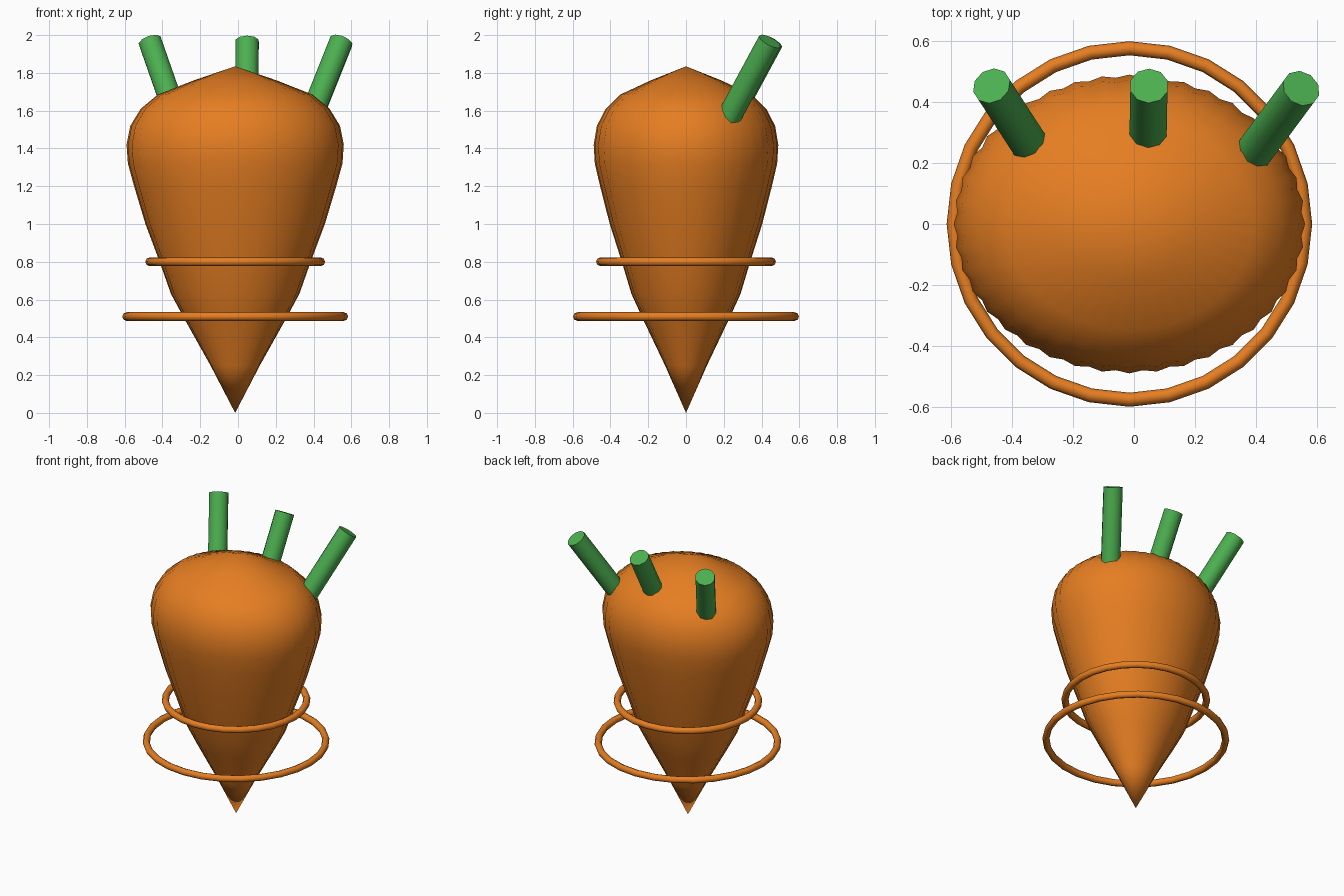
import bpy, bmesh, math
from mathutils import Vector

cube = bpy.data.objects.get("Cube")
if cube:
    bpy.data.objects.remove(cube, do_unlink=True)

CX = -0.015  # axis of the root


def material(name, rgb):
    m = bpy.data.materials.new(name)
    m.use_nodes = True
    m.diffuse_color = (*rgb, 1)
    m.node_tree.nodes["Principled BSDF"].inputs["Base Color"].default_value = (*rgb, 1)
    return m


orange = material("carrot orange", (0.79, 0.209, 0.016))
green = material("leaf green", (0.072, 0.429, 0.08))


def finish(obj, name, mat, angle):
    obj.name = name
    obj.data.materials.clear()
    obj.data.materials.append(mat)
    bpy.ops.object.select_all(action="DESELECT")
    obj.select_set(True)
    bpy.context.view_layer.objects.active = obj
    bpy.ops.object.shade_smooth_by_angle(angle=math.radians(angle))


# Fluted oval root: half width and height of each ring, between two points
profile = [(0.13, 0.25), (0.27, 0.50), (0.34, 0.63), (0.40, 0.80), (0.475, 1.0),
           (0.535, 1.2), (0.568, 1.32), (0.575, 1.42), (0.555, 1.52), (0.50, 1.61),
           (0.41, 1.685), (0.22, 1.76)]
RIBS = 40
SEGS = RIBS * 2
bm = bmesh.new()
rings = []
for r, z in profile:
    ring = []
    for i in range(SEGS):
        a = math.tau * i / SEGS
        k = r * (0.982 if i % 2 else 1)
        ring.append(bm.verts.new((CX + k * math.cos(a), 0.85 * k * math.sin(a), z)))
    rings.append(ring)
tip = bm.verts.new((CX, 0, 0))
crown = bm.verts.new((CX, 0, 1.835))
for i in range(SEGS):
    j = (i + 1) % SEGS
    bm.faces.new((tip, rings[0][j], rings[0][i]))
    bm.faces.new((rings[-1][i], rings[-1][j], crown))
    for lower, upper in zip(rings, rings[1:]):
        bm.faces.new((lower[i], lower[j], upper[j], upper[i]))
mesh = bpy.data.meshes.new("root")
bm.to_mesh(mesh)
bm.free()
root = bpy.data.objects.new("root", mesh)
bpy.context.collection.objects.link(root)
finish(root, "root", orange, 45)

# Loose rings around the root
for name, radius, z in (("lower_ring", 0.575, 0.51), ("upper_ring", 0.453, 0.80)):
    bpy.ops.mesh.primitive_torus_add(major_segments=28, minor_segments=8, major_radius=radius,
                                     minor_radius=0.023, location=(CX, 0, z))
    finish(bpy.context.object, name, orange, 50)

# Leaning stalks, each set by its top centre and lean
stalks = (("left_stalk", (0.547, 0.444), (0.40, 0.54)),
          ("middle_stalk", (0.049, 0.452), (0.01, 0.54)),
          ("right_stalk", (-0.466, 0.452), (-0.35, 0.54)))
LENGTH = 0.52
for name, top, lean in stalks:
    axis = Vector((*lean, 1)).normalized()
    centre = Vector((*top, 1.967)) - axis * LENGTH / 2
    bpy.ops.mesh.primitive_cylinder_add(vertices=10, radius=0.064, depth=LENGTH, location=centre)
    stalk = bpy.context.object
    stalk.rotation_euler = axis.to_track_quat("Z", "Y").to_euler()
    finish(stalk, name, green, 40)
